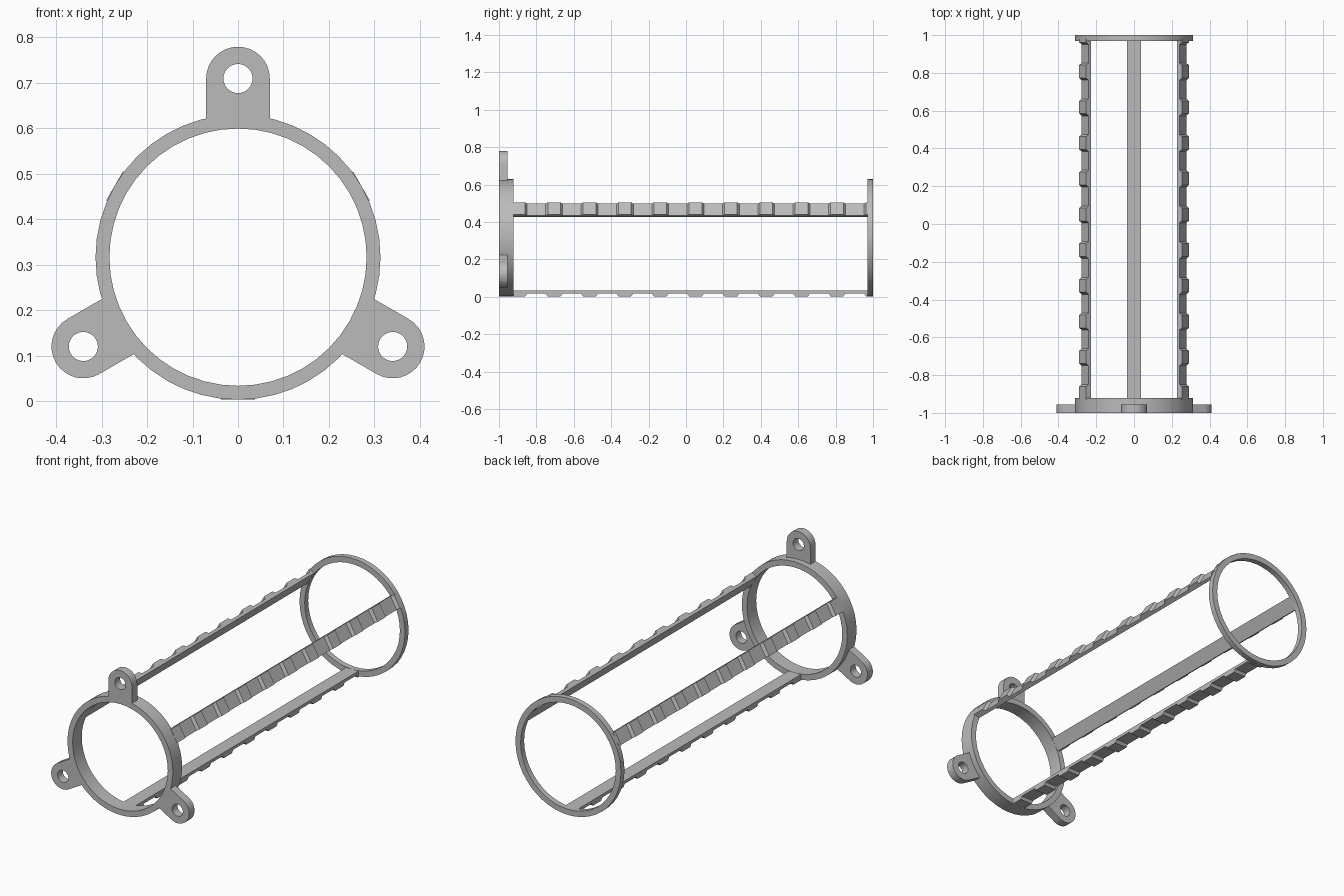
import bpy
import bmesh
from math import pi, sin, cos, radians
from mathutils import Matrix, Vector

if "Cube" in bpy.data.objects:
    bpy.data.objects.remove(bpy.data.objects["Cube"], do_unlink=True)

CENTRE_Z = 0.3165
R_OUT, R_IN = 0.3135, 0.283
SEGMENTS = 48

grey = bpy.data.materials.new("plain grey")
grey.use_nodes = True
colour = (0.5, 0.5, 0.5, 1)
grey.diffuse_color = colour
grey.node_tree.nodes["Principled BSDF"].inputs["Base Color"].default_value = colour


def finish(name, bm, angle=0):
    """Turn the mesh about the tube axis, lift it to the centre and link it."""
    bmesh.ops.recalc_face_normals(bm, faces=bm.faces)
    mesh = bpy.data.meshes.new(name)
    bm.to_mesh(mesh)
    bm.free()
    mesh.materials.append(grey)
    ob = bpy.data.objects.new(name, mesh)
    bpy.context.collection.objects.link(ob)
    # Parts are made with their outward direction along +z
    ob.matrix_world = (Matrix.Translation((0, 0, CENTRE_Z))
                       @ Matrix.Rotation(radians(angle), 4, 'Y'))
    return ob


def extrude(bm, faces, offset):
    new = bmesh.ops.extrude_face_region(bm, geom=faces)["geom"]
    verts = [v for v in new if isinstance(v, bmesh.types.BMVert)]
    bmesh.ops.translate(bm, verts=verts, vec=Vector(offset))


def ring(name, y0, y1):
    bm = bmesh.new()
    loops = []
    for r in (R_IN, R_OUT):
        loops.append([bm.verts.new((r * sin(2 * pi * i / SEGMENTS), y0,
                                    r * cos(2 * pi * i / SEGMENTS)))
                      for i in range(SEGMENTS)])
    inner, outer = loops
    faces = [bm.faces.new((inner[i - 1], inner[i], outer[i], outer[i - 1]))
             for i in range(SEGMENTS)]
    extrude(bm, faces, (0, y1 - y0, 0))
    return finish(name, bm)


def lug(name, angle, half=0.07, hole=0.032, centre=0.393, base=0.297):
    """Rounded tab with a bolt hole, as a strip from hole edge to outline."""
    bm = bmesh.new()
    n = 32
    inner, outer = [], []
    for i in range(n):
        a = 2 * pi * i / n
        x, z = cos(a), sin(a)
        inner.append(bm.verts.new((hole * x, -1, centre + hole * z)))
        if z >= 0:
            p = (half * x, -1, centre + half * z)
        else:
            # Project the lower half onto the straight sides and base
            depth = centre - base
            t = min(half / max(abs(x), 1e-6), depth / -z)
            p = (t * x, -1, centre + t * z)
        outer.append(bm.verts.new(p))
    faces = [bm.faces.new((inner[i - 1], inner[i], outer[i], outer[i - 1]))
             for i in range(n)]
    # Square off the two base corners
    for s in (-1, 1):
        corner = min(outer, key=lambda v: (v.co.x - s * half) ** 2
                     + (v.co.z - base) ** 2)
        corner.co.x, corner.co.z = s * half, base
    extrude(bm, faces, (0, 0.045, 0))
    return finish(name, bm, angle)


def rail(name, angle, half=0.037, pitch=0.189, valley=0.299):
    """Flat bar whose outer side carries a row of tapered teeth."""
    bm = bmesh.new()
    start, end = -0.93, 0.98
    profile = [(start, R_IN), (start, R_OUT)]
    for k in range(10):
        mid = -0.894 + k * pitch
        if k:
            profile += [(mid - 0.045, valley), (mid - 0.034, R_OUT)]
        profile += [(mid + 0.034, R_OUT), (mid + 0.045, valley)]
    profile += [(0.951, valley), (0.962, R_OUT), (end, R_OUT), (end, R_IN)]
    face = bm.faces.new([bm.verts.new((-half, y, z)) for y, z in profile])
    extrude(bm, [face], (2 * half, 0, 0))
    return finish(name, bm, angle)


# End rings
front_ring = ring("front_ring", -1, -0.922)
back_ring = ring("back_ring", 0.97, 1)

# Mounting lugs on the front ring
for label, turn in (("top", 0), ("left", 120), ("right", 240)):
    lug(label + "_lug", turn)

# Toothed rails joining the rings
for label, turn in (("bottom", 180), ("left", 60), ("right", 300)):
    rail(label + "_rail", turn)

# Smooth the curved walls while keeping hard edges
bpy.ops.object.select_all(action='DESELECT')
for ob in (front_ring, back_ring):
    ob.select_set(True)
bpy.context.view_layer.objects.active = front_ring
bpy.ops.object.shade_smooth_by_angle(angle=radians(30))
